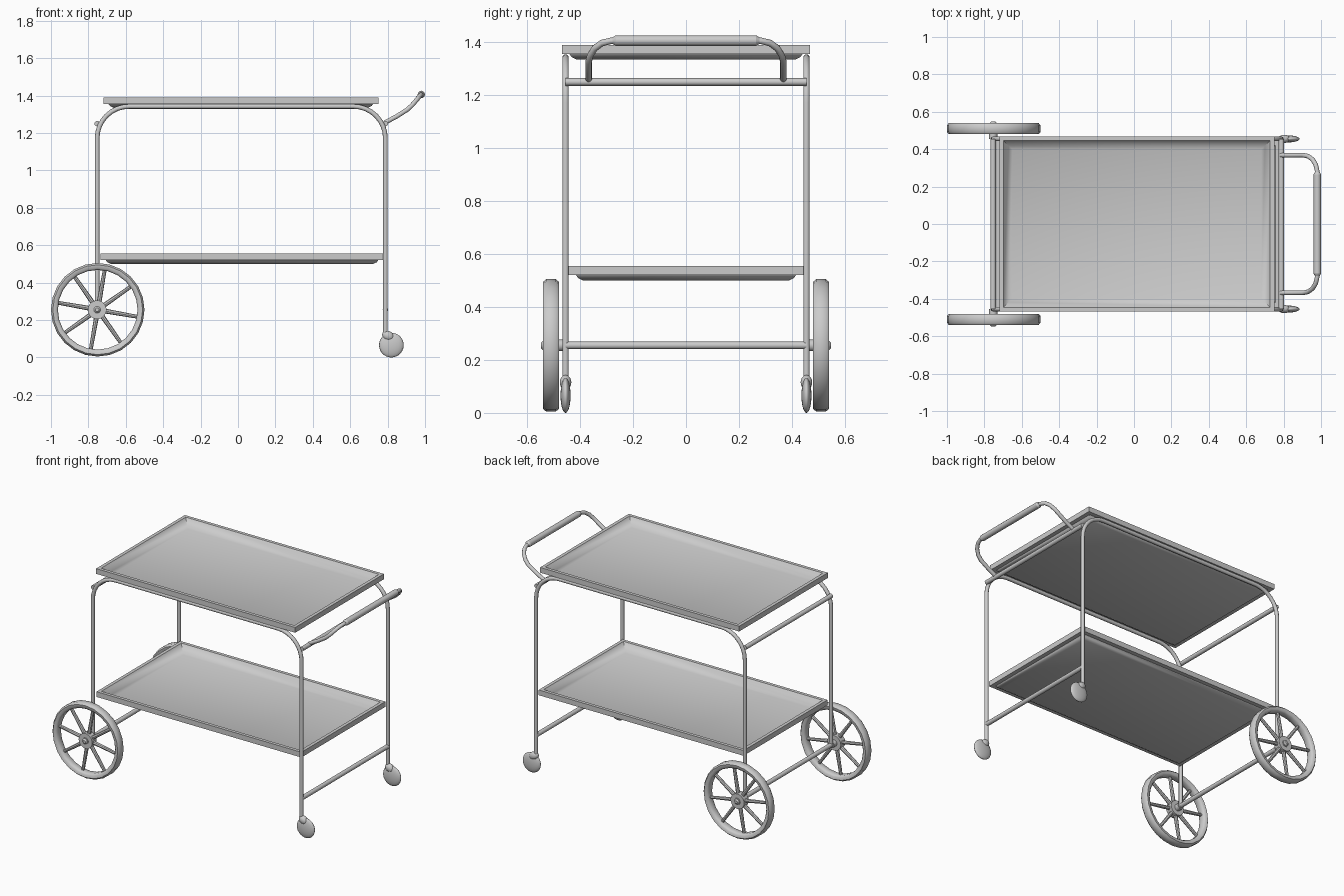
import bpy
import bmesh
from math import pi, sin, cos, radians
from mathutils import Vector, Matrix

if "Cube" in bpy.data.objects:
    bpy.data.objects.remove(bpy.data.objects["Cube"], do_unlink=True)

grey = bpy.data.materials.new("satin grey")
grey.use_nodes = True
grey.diffuse_color = (0.6, 0.6, 0.6, 1)
grey.node_tree.nodes["Principled BSDF"].inputs["Base Color"].default_value = (0.6, 0.6, 0.6, 1)


def finish(name, bm, angle=40):
    bmesh.ops.recalc_face_normals(bm, faces=bm.faces)
    mesh = bpy.data.meshes.new(name)
    bm.to_mesh(mesh)
    bm.free()
    mesh.materials.append(grey)
    obj = bpy.data.objects.new(name, mesh)
    bpy.context.collection.objects.link(obj)
    bpy.ops.object.select_all(action='DESELECT')
    obj.select_set(True)
    bpy.context.view_layer.objects.active = obj
    bpy.ops.object.shade_smooth_by_angle(angle=radians(angle))
    return obj


def rod(bm, a, b, r1, r2=None, sides=12):
    """Straight round bar from a to b."""
    a, b = Vector(a), Vector(b)
    turn = (b - a).to_track_quat('Z', 'Y').to_matrix().to_4x4()
    bmesh.ops.create_cone(bm, cap_ends=True, segments=sides, radius1=r1,
                          radius2=r1 if r2 is None else r2, depth=(b - a).length,
                          matrix=Matrix.Translation((a + b) / 2) @ turn)


def tube(name, points, radius):
    """Bent round tube swept along a path."""
    curve = bpy.data.curves.new(name, 'CURVE')
    curve.dimensions = '3D'
    curve.bevel_depth = radius
    curve.bevel_resolution = 3
    curve.use_fill_caps = True
    line = curve.splines.new('POLY')
    line.points.add(len(points) - 1)
    for p, co in zip(line.points, points):
        p.co = (*co, 1)
    temp = bpy.data.objects.new(name + "_path", curve)
    bpy.context.collection.objects.link(temp)
    bpy.context.view_layer.update()
    bm = bmesh.new()
    mesh = temp.to_mesh()
    bm.from_mesh(mesh)
    temp.to_mesh_clear()
    bpy.data.objects.remove(temp, do_unlink=True)
    bpy.data.curves.remove(curve)
    bmesh.ops.remove_doubles(bm, verts=bm.verts, dist=0.0001)
    return finish(name, bm)


def lathe(bm, profile, centre, segments):
    """Turn a closed (radius, y) profile about the y axis."""
    rings = []
    for i in range(segments):
        t = 2 * pi * i / segments
        rings.append([bm.verts.new((centre[0] + r * cos(t), centre[1] + y,
                                    centre[2] + r * sin(t))) for r, y in profile])
    n = len(profile)
    for i in range(segments):
        a, b = rings[i], rings[(i + 1) % segments]
        for j in range(n):
            k = (j + 1) % n
            bm.faces.new((a[j], a[k], b[k], b[j]))


def tray(name, x0, x1, half, top):
    """Shallow pan: (inset, drop) rings from the inner floor to the underside."""
    bm = bmesh.new()
    rings = []
    for inset, drop in ((.07, .047), (.05, .037), (.022, 0), (0, 0), (0, .035),
                        (.028, .035), (.036, .046), (.055, .055)):
        w, e, h, z = x0 + inset, x1 - inset, half - inset, top - drop
        rings.append([bm.verts.new(c) for c in
                      ((w, -h, z), (e, -h, z), (e, h, z), (w, h, z))])
    for a, b in zip(rings, rings[1:]):
        for i in range(4):
            j = (i + 1) % 4
            bm.faces.new((a[i], a[j], b[j], b[i]))
    bm.faces.new(rings[0])
    bm.faces.new(rings[-1])
    finish(name, bm, 42)


tray("top_tray", -.72, .75, .468, 1.39)
tray("lower_tray", -.735, .778, .443, .555)

LEFT, RIGHT, SIDE, TOP, BEND = -.753, .788, .455, 1.342, .17
HUB = .255

for tag, s in (("front", -1), ("back", 1)):
    y = s * SIDE

    # Bent side frame: both legs and the rail under the top tray
    path = [(LEFT, y, .245)]
    for i in range(9):
        t = pi - i * pi / 16
        path.append((LEFT + BEND + BEND * cos(t), y, TOP - BEND + BEND * sin(t)))
    for i in range(9):
        t = pi / 2 - i * pi / 16
        path.append((RIGHT - BEND + BEND * cos(t), y, TOP - BEND + BEND * sin(t)))
    path.append((RIGHT, y, .11))
    tube(tag + "_side_frame", path, .0125)

    # Large spoked wheel
    wy = s * .51
    bm = bmesh.new()
    lathe(bm, ((.213, -.018), (.222, -.028), (.24, -.03), (.25, -.018),
               (.25, .018), (.24, .03), (.222, .028), (.213, .018)),
          (LEFT + .003, wy, HUB), 24)
    finish(tag + "_wheel_rim", bm, 50)
    bm = bmesh.new()
    for i in range(8):
        t = radians(-10 + 45 * i)
        d = Vector((cos(t), 0, sin(t)))
        c = Vector((LEFT + .003, wy, HUB))
        rod(bm, c + d * .03, c + d * .218, .013, .010, 8)
    finish(tag + "_wheel_spokes", bm)
    bm = bmesh.new()
    rod(bm, (LEFT, wy - .024, HUB), (LEFT, wy + .024, HUB), .05, sides=20)
    rod(bm, (LEFT, y, HUB), (LEFT, s * .54, HUB), .022, sides=16)
    rod(bm, (LEFT, s * .54, HUB), (LEFT, s * .548, HUB), .018, .01, sides=16)
    finish(tag + "_wheel_hub", bm)

    # Caster: flattened round wheel with a rounded housing
    bm = bmesh.new()
    bmesh.ops.create_uvsphere(bm, u_segments=20, v_segments=14, radius=1, matrix=(
        Matrix.Translation((.82, y, .066)) @ Matrix.Diagonal((.066, .019, .066, 1))))
    finish(tag + "_caster_wheel", bm, 60)
    bm = bmesh.new()
    bmesh.ops.create_uvsphere(bm, u_segments=16, v_segments=10, radius=1, matrix=(
        Matrix.Translation((.803, y, .115)) @ Matrix.Rotation(.5, 4, 'Y')
        @ Matrix.Diagonal((.034, .022, .026, 1))))
    finish(tag + "_caster_housing", bm, 60)

# Cross bars between the two side frames
for name, x, z in (("left_upper", LEFT, 1.25), ("right_upper", RIGHT, 1.25),
                   ("axle", LEFT, HUB), ("right_lower", RIGHT, HUB)):
    bm = bmesh.new()
    rod(bm, (x, -SIDE, z), (x, SIDE, z), .0145)
    finish(name + "_bar", bm)

# Push handle with a thicker grip
half_path = [(.785, .368, 1.255), (.85, .368, 1.29), (.905, .368, 1.325),
             (.932, .362, 1.35), (.955, .345, 1.377), (.971, .318, 1.397),
             (.979, .285, 1.405)]
tube("handle_tube", half_path + [(x, -y, z) for x, y, z in reversed(half_path)], .0125)
bm = bmesh.new()
rod(bm, (.98, -.265, 1.406), (.98, .265, 1.406), .02)
for s in (-1, 1):
    rod(bm, (.98, s * .265, 1.406), (.98, s * .277, 1.406), .02, .013)
finish("handle_grip", bm, 60)
